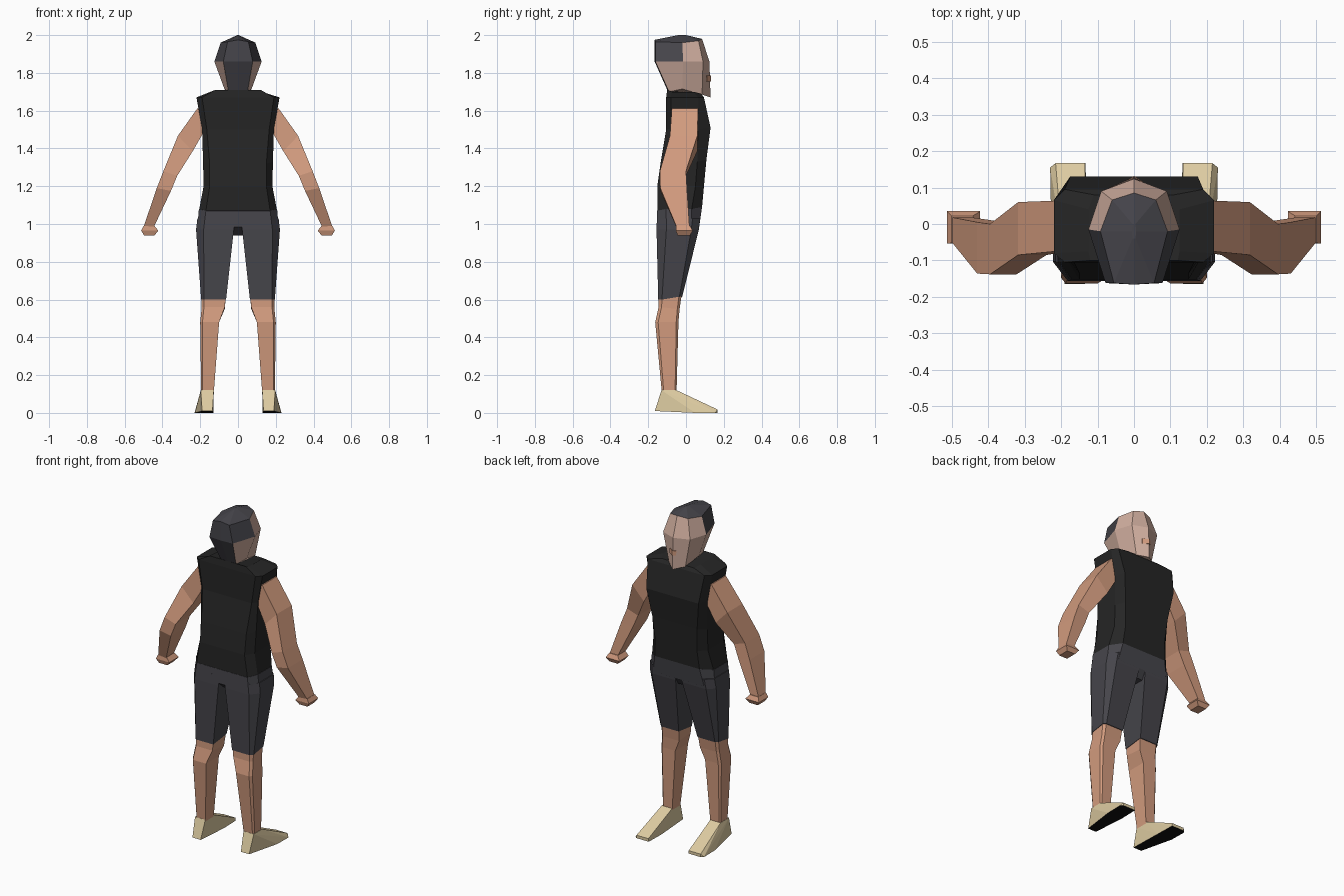
import bpy, bmesh
from mathutils import Vector


def material(name, r, g, b):
    m = bpy.data.materials.new(name)
    lin = [(c / 255 / 12.92 if c < 11 else ((c / 255 + 0.055) / 1.055) ** 2.4) for c in (r, g, b)]
    m.diffuse_color = (*lin, 1)
    return m


SKIN = material("skin", 210, 155, 126)
FACE = material("face_skin", 208, 174, 159)
SHIRT = material("black_cloth", 37, 37, 37)
DARK = material("dark_grey", 70, 69, 75)
TAN = material("tan_shoe", 222, 204, 162)
SOLE = material("black_sole", 16, 16, 16)


def finish(name, bm, mats, rule=None):
    bmesh.ops.recalc_face_normals(bm, faces=bm.faces)
    bm.normal_update()
    if rule:
        for f in bm.faces:
            f.material_index = rule(f)
    me = bpy.data.meshes.new(name)
    bm.to_mesh(me)
    bm.free()
    for m in mats:
        me.materials.append(m)
    ob = bpy.data.objects.new(name, me)
    bpy.context.collection.objects.link(ob)
    return ob


def loft(name, rings, mats, rule=None):
    """Skin a list of closed rings and cap both ends."""
    bm = bmesh.new()
    rows = [[bm.verts.new(p) for p in r] for r in rings]
    n = len(rows[0])
    for a, b in zip(rows, rows[1:]):
        for i in range(n):
            bm.faces.new((a[i], a[(i + 1) % n], b[(i + 1) % n], b[i]))
    bm.faces.new(rows[0])
    bm.faces.new(rows[-1])
    return finish(name, bm, mats, rule)


def both_sides(ob):
    """Mirror a right-hand part across the middle."""
    m = ob.modifiers.new("mirror", 'MIRROR')
    m.use_mirror_merge = False


def symmetric(half):
    """Full ring from its +x points, listed from back to front."""
    return half + [(-x, y, z) for x, y, z in reversed(half)]


# Torso: back corner, side back, side front, front corner for each level
def body_ring(zb, zf, bx, by, sx, s0, s1, fx, fy):
    zm = (zb + zf) / 2
    return symmetric([(bx, by, zb), (sx, s0, zm), (sx, s1, zm), (fx, fy, zf)])


loft("shirt", [
    body_ring(1.07, 1.09, 0.17, -0.152, 0.205, -0.105, 0.03, 0.15, 0.085),
    body_ring(1.20, 1.20, 0.15, -0.152, 0.182, -0.10, 0.05, 0.14, 0.095),
    body_ring(1.32, 1.34, 0.15, -0.135, 0.185, -0.09, 0.06, 0.15, 0.108),
    body_ring(1.50, 1.51, 0.165, -0.105, 0.19, -0.08, 0.065, 0.175, 0.13),
    body_ring(1.67, 1.67, 0.19, -0.105, 0.22, -0.08, 0.065, 0.19, 0.095),
    body_ring(1.71, 1.69, 0.12, -0.10, 0.125, -0.075, 0.04, 0.11, 0.08),
], [SHIRT])

# Shorts: hips and two legs
loft("shorts_hips", [
    body_ring(0.94, 0.94, 0.03, -0.10, 0.05, -0.07, 0.01, 0.03, 0.04),
    body_ring(0.985, 0.985, 0.18, -0.155, 0.215, -0.105, 0.03, 0.17, 0.07),
    body_ring(1.07, 1.09, 0.17, -0.153, 0.207, -0.105, 0.03, 0.15, 0.085),
], [DARK])


def leg_ring(zb, zf, x0, x1, y0, y1, c):
    return [(x0, y0, zb), (x1 - c, y0, zb), (x1, y0 + c * 1.3, zb),
            (x1, y1 - c, zf), (x1 - c, y1, zf), (x0, y1, zf)]


both_sides(loft("shorts_leg", [
    leg_ring(0.60, 0.615, 0.063, 0.195, -0.147, -0.02, 0.015),
    leg_ring(0.97, 0.97, 0.022, 0.222, -0.156, 0.068, 0.04),
    leg_ring(1.03, 1.03, 0.022, 0.215, -0.154, 0.075, 0.04),
], [DARK]))

# Bare lower legs
both_sides(loft("lower_leg", [
    leg_ring(0.11, 0.11, 0.128, 0.195, -0.128, -0.05, 0.008),
    leg_ring(0.48, 0.48, 0.10, 0.20, -0.163, -0.04, 0.012),
    leg_ring(0.56, 0.55, 0.07, 0.192, -0.145, -0.034, 0.012),
    leg_ring(0.62, 0.63, 0.064, 0.192, -0.144, -0.022, 0.014),
], [SKIN]))

# Shoes: hull of the ankle opening and the sole outline
bm = bmesh.new()
for p in [(0.128, -0.13, 0.12), (0.197, -0.13, 0.12), (0.197, -0.05, 0.12), (0.128, -0.05, 0.12),
          (0.135, -0.165, 0.01), (0.19, -0.165, 0.01), (0.228, 0.05, 0), (0.23, 0.155, 0),
          (0.215, 0.167, 0), (0.133, 0.167, 0), (0.13, 0.05, 0),
          (0.215, 0.167, 0.018), (0.135, 0.167, 0.018)]:
    bm.verts.new(p)
bmesh.ops.convex_hull(bm, input=bm.verts)
both_sides(finish("shoe", bm, [TAN, SOLE], lambda f: int(f.normal.z < -0.6)))


# Arms and fists: outer edge, inner edge and depth for each section
def arm_ring(xo, zo, xi, zi, y0, y1):
    return [(xo, y0, zo), (xo, y1, zo), (xi, y1, zi), (xi, y0, zi)]


both_sides(loft("arm", [
    arm_ring(0.17, 1.615, 0.15, 1.53, -0.072, 0.06),
    arm_ring(0.215, 1.612, 0.18, 1.49, -0.075, 0.064),
    arm_ring(0.318, 1.467, 0.24, 1.385, -0.085, 0.06),
    arm_ring(0.395, 1.28, 0.322, 1.255, -0.138, 0.0),
    arm_ring(0.43, 1.19, 0.355, 1.175, -0.136, 0.005),
    arm_ring(0.498, 0.99, 0.445, 0.985, -0.052, 0.018),
], [SKIN]))
both_sides(loft("fist", [
    arm_ring(0.50, 0.99, 0.442, 0.99, -0.052, 0.022),
    arm_ring(0.513, 0.965, 0.422, 0.965, -0.054, 0.035),
    arm_ring(0.497, 0.94, 0.442, 0.94, -0.045, 0.022),
], [SKIN]))

# Neck
loft("neck", [symmetric([(0.045, -0.06, z), (0.06, -0.01, z), (0.045, 0.05, z)])
              for z in (1.67, 1.73)], [FACE])


# Head: back middle, back corner, side, cheek and face middle for each level
def head_ring(back, right, front):
    return [back] + right + [front] + [(-x, y, z) for x, y, z in reversed(right)]


def head_colour(f):
    c = f.calc_center_median()
    top = f.normal.z > 0.6
    back_upper = c.z > 1.86 and c.y < -0.03
    back_strip = f.normal.y < -0.8 and abs(c.x) < 0.05
    return int(top or back_upper or back_strip)


loft("head", [
    head_ring((0, -0.095, 1.70), [(0.05, -0.09, 1.70), (0.072, -0.02, 1.715), (0.055, 0.085, 1.685)],
              (0, 0.13, 1.67)),
    head_ring((0, -0.166, 1.86), [(0.078, -0.162, 1.86), (0.125, -0.015, 1.86), (0.09, 0.09, 1.86)],
              (0, 0.124, 1.86)),
    head_ring((0, -0.166, 1.975), [(0.055, -0.162, 1.965), (0.092, -0.02, 1.96), (0.06, 0.066, 1.97)],
              (0, 0.085, 1.98)),
    head_ring((0, -0.04, 2.0), [(0.004, -0.04, 1.999), (0.006, -0.02, 1.999), (0.004, 0.0, 1.999)],
              (0, 0.0, 2.0)),
], [FACE, DARK], head_colour)

# Mouth: thin plate folded over the middle of the face
loft("mouth", [[(-0.032, 0.108 + d, z), (0, 0.129 + d, z), (0.032, 0.108 + d, z),
                (0.032, 0.105 + d, z), (0, 0.126 + d, z), (-0.032, 0.105 + d, z)]
               for z, d in ((1.755, 0.003), (1.785, 0.003))], [SKIN])
